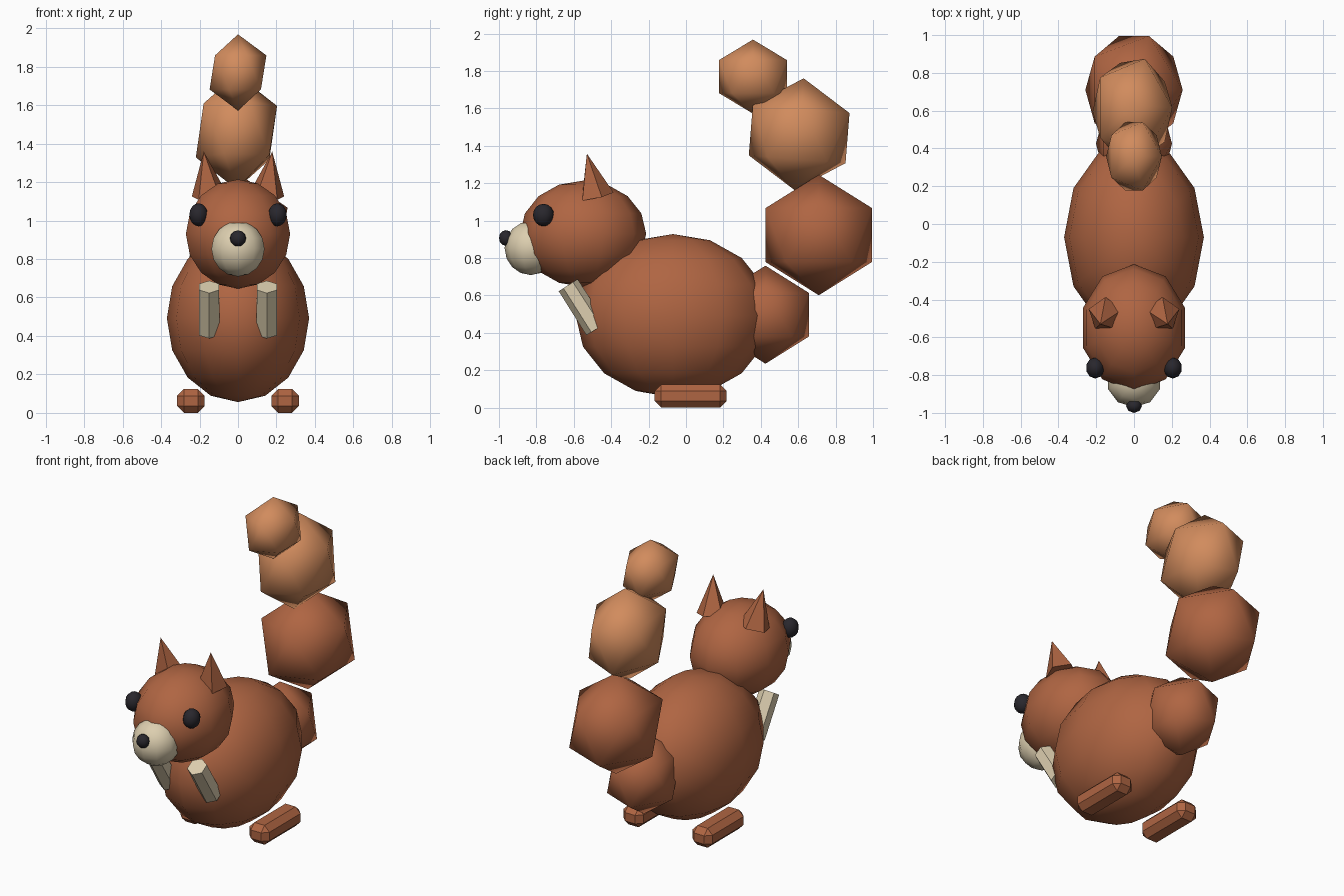
import bpy, bmesh
from mathutils import Vector, Matrix

if "Cube" in bpy.data.objects:
    bpy.data.objects.remove(bpy.data.objects["Cube"])


def material(name, rgb):
    m = bpy.data.materials.new(name)
    m.diffuse_color = (*rgb, 1)
    m.use_nodes = True
    m.node_tree.nodes["Principled BSDF"].inputs["Base Color"].default_value = m.diffuse_color
    return m


FUR = material("fur", (0.43, 0.13, 0.055))
TIP = material("tail_tip_fur", (0.64, 0.26, 0.11))
CREAM = material("cream", (0.72, 0.62, 0.43))
DARK = material("dark", (0.022, 0.02, 0.026))


def finish(name, bm, mat, smooth):
    bmesh.ops.recalc_face_normals(bm, faces=bm.faces)
    for f in bm.faces:
        f.smooth = smooth
    mesh = bpy.data.meshes.new(name)
    bm.to_mesh(mesh)
    bm.free()
    mesh.materials.append(mat)
    ob = bpy.data.objects.new(name, mesh)
    bpy.context.collection.objects.link(ob)
    return ob


def ellipsoid(name, loc, radii, seg, rings, mat):
    bm = bmesh.new()
    bmesh.ops.create_uvsphere(bm, u_segments=seg, v_segments=rings, radius=1,
                              matrix=Matrix.LocRotScale(Vector(loc), None, Vector(radii)))
    return finish(name, bm, mat, True)


def tuft(name, loc, radii, tilt, mat):
    bm = bmesh.new()
    bmesh.ops.create_icosphere(bm, subdivisions=1, radius=1)
    m = (Matrix.Translation(loc) @ Matrix.Rotation(tilt, 4, 'X')
         @ Matrix.Diagonal((*radii, 1)))
    bm.transform(m)
    return finish(name, bm, mat, True)


def rod(name, a, b, r1, r2, seg, mat):
    """Cone or prism from point a to point b."""
    a, b = Vector(a), Vector(b)
    d = b - a
    up = Vector((0, 0, 1))
    rot = up.rotation_difference(d).to_matrix().to_4x4()
    bm = bmesh.new()
    bmesh.ops.create_cone(bm, cap_ends=True, segments=seg, radius1=r1, radius2=r2,
                          depth=d.length, matrix=Matrix.Translation((a + b) / 2) @ rot)
    bmesh.ops.remove_doubles(bm, verts=bm.verts, dist=1e-5)
    return finish(name, bm, mat, False)


def foot(name, loc, size, bevel):
    bm = bmesh.new()
    bmesh.ops.create_cube(bm, size=1,
                          matrix=Matrix.LocRotScale(Vector(loc), None, Vector(size)))
    bmesh.ops.bevel(bm, geom=bm.edges[:], offset=bevel, segments=1, affect='EDGES')
    return finish(name, bm, FUR, False)


# Body, head and face
ellipsoid("body", (0, -0.07, 0.492), (0.37, 0.52, 0.436), 12, 8, FUR)
ellipsoid("head", (0, -0.55, 0.93), (0.285, 0.337, 0.284), 10, 8, FUR)
ellipsoid("muzzle", (0, -0.83, 0.853), (0.145, 0.14, 0.144), 10, 8, CREAM)
ellipsoid("nose", (0, -0.963, 0.907), (0.042, 0.037, 0.042), 8, 6, DARK)

# Mirrored parts
for side, s in (("left", 1), ("right", -1)):
    ellipsoid("eye_" + side, (s * 0.205, -0.762, 1.03), (0.05, 0.056, 0.06), 10, 8, DARK)
    rod("ear_" + side, (s * 0.15, -0.48, 1.13), (s * 0.178, -0.53, 1.358),
        0.095, 0, 5, FUR)
    rod("arm_" + side, (s * 0.15, -0.48, 0.42), (s * 0.15, -0.63, 0.655),
        0.062, 0.06, 6, CREAM)
    foot("foot_" + side, (s * 0.245, 0.025, 0.062), (0.142, 0.385, 0.124), 0.035)

# Tail made of faceted tufts, curling up and forward
tuft("tail_base", (0, 0.425, 0.497), (0.225, 0.272, 0.262), 0, FUR)
tuft("tail_lower", (0, 0.71, 0.923), (0.288, 0.335, 0.322), 0, FUR)
tuft("tail_upper", (-0.008, 0.605, 1.462), (0.236, 0.305, 0.3), -0.08, TIP)
tuft("tail_tip", (0, 0.358, 1.77), (0.165, 0.213, 0.198), 0, TIP)
